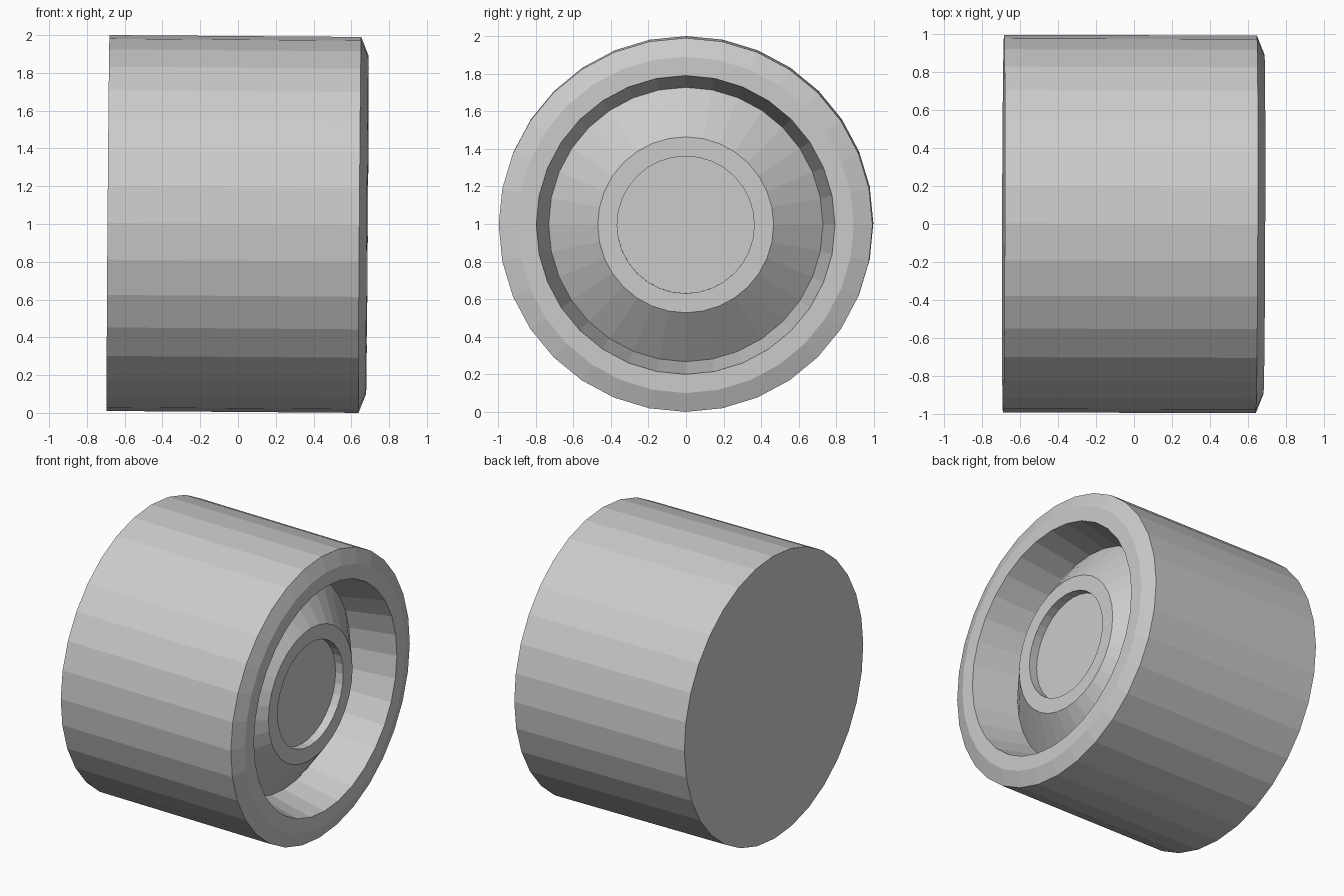
import bpy, bmesh
from math import sin, cos, tau

if "Cube" in bpy.data.objects:
    bpy.data.objects.remove(bpy.data.objects["Cube"])

SIDES = 32

# Profile (x along axle, radius), from the closed back to the hub recess
PROFILE = [
    (-0.688, 0.995),  # back edge
    (0.645, 0.995),   # tread
    (0.685, 0.895),   # chamfered shoulder
    (0.685, 0.795),   # flat sidewall
    (0.365, 0.73),    # inner rim wall
    (0.568, 0.468),   # conical dish rising to the hub
    (0.568, 0.365),   # hub ring
    (0.508, 0.365),   # hub recess
]


def lathe(name, profile):
    bm = bmesh.new()
    rings = [[bm.verts.new((x, r * sin(tau * i / SIDES), r * cos(tau * i / SIDES)))
              for i in range(SIDES)] for x, r in profile]
    for a, b in zip(rings, rings[1:]):
        for i in range(SIDES):
            j = (i + 1) % SIDES
            bm.faces.new((a[i], a[j], b[j], b[i]))
    # Cap the back and the recess floor
    bm.faces.new(rings[0])
    bm.faces.new(rings[-1])
    bmesh.ops.recalc_face_normals(bm, faces=bm.faces)
    mesh = bpy.data.meshes.new(name)
    bm.to_mesh(mesh)
    bm.free()
    obj = bpy.data.objects.new(name, mesh)
    bpy.context.collection.objects.link(obj)
    return obj


# Wheel, with a very slight camber
wheel = lathe("wheel", PROFILE)
wheel.location = (0, 0, 1)
wheel.rotation_euler = (0, 0.0075, -0.003)
